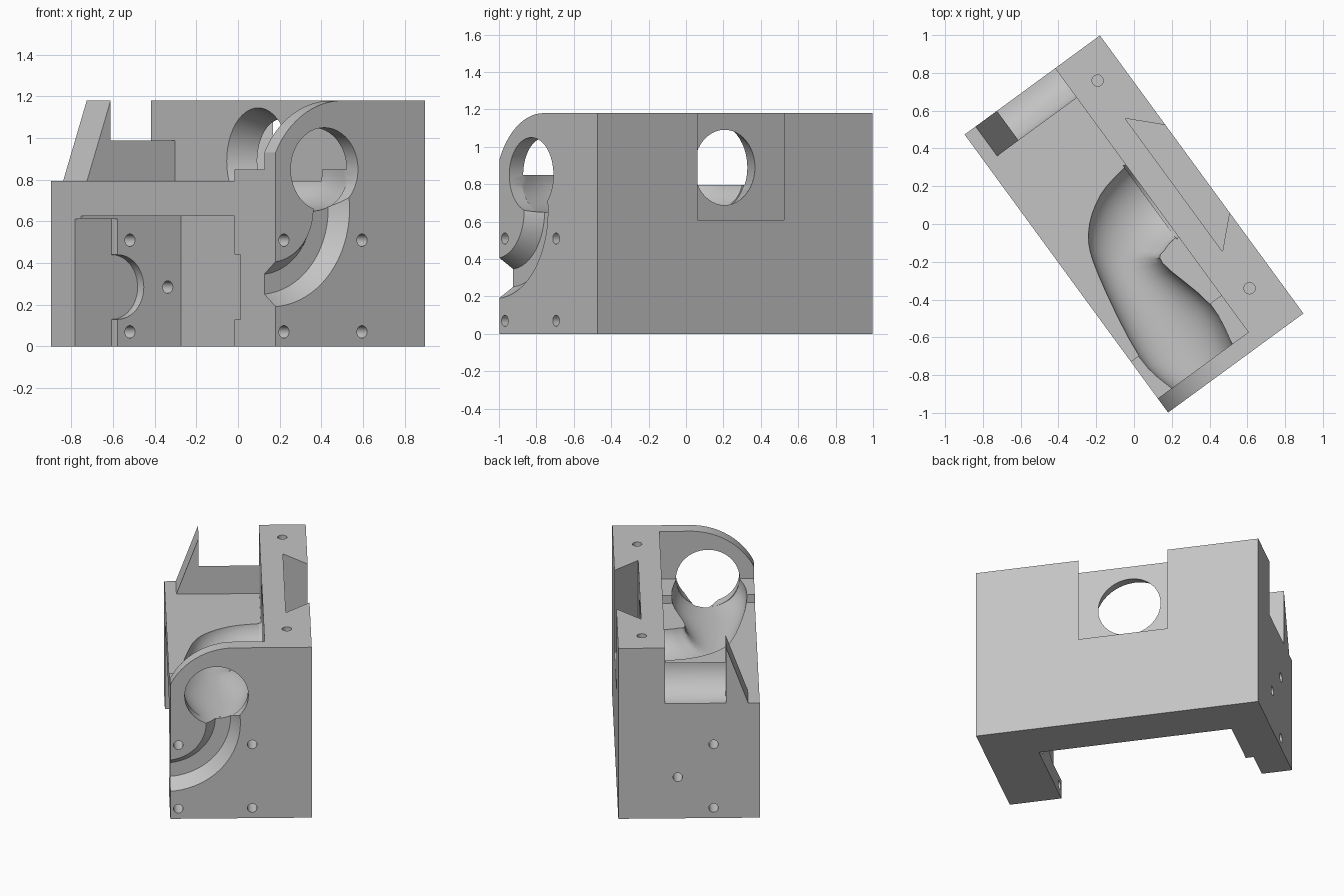
import bpy, bmesh, math
from math import sin, cos, pi
from mathutils import Matrix, Vector

cube = bpy.data.objects.get("Cube")
if cube:
    bpy.data.objects.remove(cube, do_unlink=True)

LENGTH, WIDTH, HEIGHT = 1.824, 0.888, 1.18
DECK, CEILING, WALL, END = 0.795, 0.625, 0.594, 1.732
OUT = -0.1          # how far cutters reach past the block
TOP = 1.3
PLACE = Matrix.Rotation(math.radians(-53.8), 4, 'Z') @ \
    Matrix.Translation((-LENGTH / 2, -WIDTH / 2, 0))

grey = bpy.data.materials.new("light_grey")
grey.use_nodes = True
grey.diffuse_color = (0.55, 0.55, 0.55, 1)
grey.node_tree.nodes["Principled BSDF"].inputs["Base Color"].default_value = grey.diffuse_color


def loft(name, rings):
    """Closed solid through equal-sized rings of points."""
    bm = bmesh.new()
    loops = [[bm.verts.new(p) for p in ring] for ring in rings]
    n = len(loops[0])
    for a, b in zip(loops, loops[1:]):
        for i in range(n):
            j = (i + 1) % n
            bm.faces.new((a[i], a[j], b[j], b[i]))
    bm.faces.new(loops[0])
    bm.faces.new(loops[-1])
    bmesh.ops.recalc_face_normals(bm, faces=bm.faces)
    mesh = bpy.data.meshes.new(name)
    bm.to_mesh(mesh)
    bm.free()
    mesh.materials.append(grey)
    obj = bpy.data.objects.new(name, mesh)
    bpy.context.collection.objects.link(obj)
    obj.matrix_world = PLACE
    return obj


def on_axis(axis, p, d):
    a, b = p
    return {'x': (d, a, b), 'y': (a, d, b), 'z': (a, b, d)}[axis]


def prism(name, axis, pts, start, end):
    return loft(name, [[on_axis(axis, p, d) for p in pts] for d in (start, end)])


def box(name, x, y, z):
    return prism(name, 'z', [(x[0], y[0]), (x[1], y[0]), (x[1], y[1]), (x[0], y[1])], *z)


def arc(c, r, a0, a1, n):
    return [(c[0] + r * cos(a0 + (a1 - a0) * i / n),
             c[1] + r * sin(a0 + (a1 - a0) * i / n)) for i in range(n + 1)]


def circle(c, r, n=48):
    return arc(c, r, 0, 2 * pi, n)[:-1]


def spline(pts, steps):
    """Smooth path through the given points."""
    p = [Vector(q) for q in [pts[0]] + pts + [pts[-1]]]
    path = []
    for a, b, c, d in zip(p, p[1:], p[2:], p[3:]):
        for i in range(steps):
            t = i / steps
            path.append(b + (c - a) * (t / 2) + (2 * a - 5 * b + 4 * c - d) * (t * t / 2)
                        + (3 * b - a - 3 * c + d) * (t ** 3 / 2))
    return path + [p[-1]]


def smooth(obj):
    bpy.ops.object.select_all(action='DESELECT')
    obj.select_set(True)
    bpy.context.view_layer.objects.active = obj
    bpy.ops.object.shade_smooth_by_angle(angle=math.radians(30))


def cut(target, cutter):
    cutter.hide_render = True
    mod = target.modifiers.new("cut", 'BOOLEAN')
    mod.operation, mod.solver, mod.object = 'DIFFERENCE', 'EXACT', cutter
    bpy.context.view_layer.objects.active = target
    bpy.ops.object.modifier_apply(modifier=mod.name)
    bpy.data.objects.remove(cutter, do_unlink=True)


body = box("housing_body", (0, LENGTH), (0, WIDTH), (0, HEIGHT))
cutters = []

# Upper deck with a raised step by the end wall
deck = [(OUT, DECK), (1.49, DECK), (1.49, 0.85), (END, 0.85), (END, TOP), (OUT, TOP)]
cutters.append(prism("deck_cut", 'y', deck, OUT, WALL))

# Rounded shoulder of the end wall
shoulder = arc((0.4, 0.735), 0.445, pi / 2, pi - 0.454, 20)
cutters.append(prism("shoulder_cut", 'x',
                     [(0.4, TOP)] + shoulder + [(OUT, 0.93), (OUT, TOP)], END - 0.03, 1.9))

# Lower cavity, thinner leg front and round-ended bearing recesses
cutters.append(box("cavity_cut", (0.245, 1.49), (OUT, WALL), (OUT, CEILING)))
cutters.append(box("leg_step_cut", (0.195, 0.3), (OUT, 0.217), (OUT, 0.612)))
recess = [(OUT, 0.13)] + arc((0.217, 0.285), 0.155, -pi / 2, pi / 2, 24) + [(OUT, 0.44)]
for span in ((0.195, 0.3), (1.4, 1.54)):
    cutters.append(prism("recess_cut", 'x', recess, *span))

# Dovetail slot in the back
cutters.append(prism("dovetail_cut", 'z', [(0.433, 0.736), (1.306, 0.736), (1.161, WIDTH),
                                           (1.161, 1), (0.588, 1), (0.588, WIDTH)], 0.61, TOP))

# Open trough bending from the end port to the back port
stations = [(1.745, 0.095, 1.745, 0.485), (1.49, 0.05, 1.49, 0.52),
            (1.02, 0.13, 1.17, 0.446), (0.81, 0.216, 1.12, 0.5),
            (0.68, 0.39, 1.105, 0.565), (0.635, 0.597, 1.105, 0.597)]
rings = []
for ax, ay, bx, by in spline(stations, 4):
    ring = [(ax, ay, 0.86)]
    for i in range(17):
        a = pi * i / 16
        f = (1 - cos(a)) / 2
        ring.append((ax + (bx - ax) * f, ay + (by - ay) * f, 0.82 - 0.17 * sin(a)))
    rings.append(ring + [(bx, by, 0.86)])
cutters.append(loft("trough_cut", rings))

# Tapered port through the back wall, round port through the end wall
taper = [(0.58, 0.26), (0.75, 0.196)]
cutters.append(loft("back_port_cut", [[(x, y, z) for x, z in circle((0.87, 0.89), r)]
                                      for y, r in taper]))
cutters.append(prism("end_port_cut", 'x', circle((0.29, 0.85), 0.2), END - 0.02, 1.9))

# Curved groove with sloping sides on the end face
section = [(0.315, END), (0.41, END), (0.515, 1.893), (0.21, 1.893)]
rings = []
for i in range(25):
    a = math.radians(-102 + 114 * i / 24)
    rings.append([(x, -0.03 + r * cos(a), 0.66 + r * sin(a)) for r, x in section])
cutters.append(loft("groove_cut", rings))

# Screw holes in both ends and pin holes in the top
for p in ((0.29, 0.51), (0.29, 0.07), (0.515, 0.285)):
    cutters.append(prism("screw_hole", 'x', circle(p, 0.03, 20), OUT, 0.4))
for y in (0.05, 0.514):
    for z in (0.07, 0.51):
        cutters.append(prism("screw_hole", 'x', circle((y, z), 0.03, 20), 1.4, 1.9))
for x in (0.186, 1.548):
    cutters.append(prism("pin_hole", 'z', circle((x, 0.737), 0.03, 20), 0.9, TOP))

for c in cutters:
    cut(body, c)
smooth(body)

# Concave ramp across the deck end, and the sloping fin on its corner
ramp = arc((0, DECK + 0.194), 0.194, -pi / 2, 0, 16)
smooth(prism("end_ramp", 'y', ramp + [(0.194, DECK)], 0.212, WALL))
prism("corner_fin", 'x', [(0.072, DECK), (0.212, DECK), (0.212, HEIGHT)], 0, 0.194)
